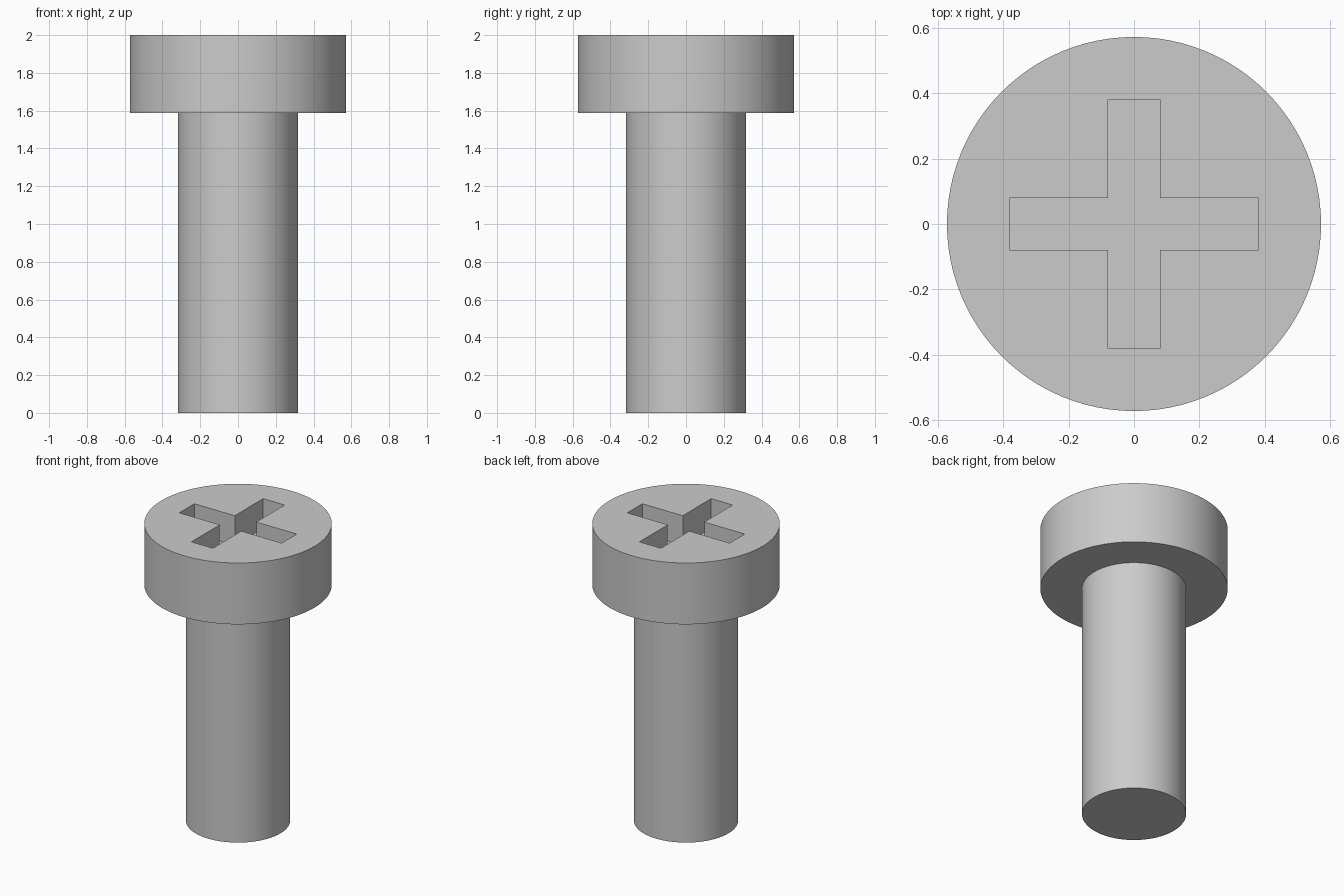
import bpy, bmesh

SEGMENTS = 96
HEAD_R, SHANK_R = 0.5715, 0.3175
HEAD_BASE, TOP = 1.587, 2.0
ARM, HALF_WIDTH, DEPTH = 0.381, 0.08, 0.2

cube = bpy.data.objects.get("Cube")
if cube:
    bpy.data.objects.remove(cube, do_unlink=True)

steel = bpy.data.materials.new("grey_steel")
steel.use_nodes = True
colour = (0.6, 0.6, 0.6, 1)
steel.diffuse_color = colour
steel.node_tree.nodes["Principled BSDF"].inputs["Base Color"].default_value = colour


def make_object(name, bm):
    bmesh.ops.recalc_face_normals(bm, faces=bm.faces)
    mesh = bpy.data.meshes.new(name)
    bm.to_mesh(mesh)
    bm.free()
    mesh.materials.append(steel)
    obj = bpy.data.objects.new(name, mesh)
    bpy.context.collection.objects.link(obj)
    return obj


def extrude_up(bm, face, height):
    """Extrude a face straight up and return its new cap."""
    result = bmesh.ops.extrude_discrete_faces(bm, faces=[face])
    cap = result["faces"][0]
    bmesh.ops.translate(bm, verts=cap.verts, vec=(0, 0, height))
    return cap


# Shank and head: one solid grown from the bottom disc
bm = bmesh.new()
bmesh.ops.create_circle(bm, cap_ends=True, segments=SEGMENTS, radius=SHANK_R)
bottom = bm.faces[:][0]
ring = list(bottom.verts)
bottom_copy = bm.faces.new([bm.verts.new(v.co) for v in ring])
cap = extrude_up(bm, bottom, HEAD_BASE)
cap = extrude_up(bm, cap, 0)
ratio = HEAD_R / SHANK_R
bmesh.ops.scale(bm, verts=cap.verts, vec=(ratio, ratio, 1))
extrude_up(bm, cap, TOP - HEAD_BASE)
bmesh.ops.remove_doubles(bm, verts=bm.verts, dist=0.0001)
screw = make_object("screw_body", bm)

# Cross recess: a plus-shaped prism cut into the head
bm = bmesh.new()
a, w = ARM, HALF_WIDTH
outline = []
x, y = 1, 0
for quarter in range(4):
    for along, across in ((a, -w), (a, w), (w, w)):
        outline.append((along * x - across * y, along * y + across * x, TOP - DEPTH))
    x, y = -y, x
base = bm.faces.new([bm.verts.new(p) for p in outline])
result = bmesh.ops.extrude_face_region(bm, geom=[base])
upper = [g for g in result["geom"] if isinstance(g, bmesh.types.BMVert)]
bmesh.ops.translate(bm, verts=upper, vec=(0, 0, 2 * DEPTH))
cutter = make_object("recess_cutter", bm)
cutter.hide_render = True

cut = screw.modifiers.new("cross_recess", "BOOLEAN")
cut.operation = "DIFFERENCE"
cut.solver = "EXACT"
cut.object = cutter

bpy.ops.object.select_all(action="DESELECT")
screw.select_set(True)
bpy.context.view_layer.objects.active = screw
bpy.ops.object.modifier_apply(modifier=cut.name)
bpy.data.objects.remove(cutter, do_unlink=True)

# Round walls smooth, rims and recess crisp
bpy.ops.object.shade_smooth_by_angle(angle=0.5)
